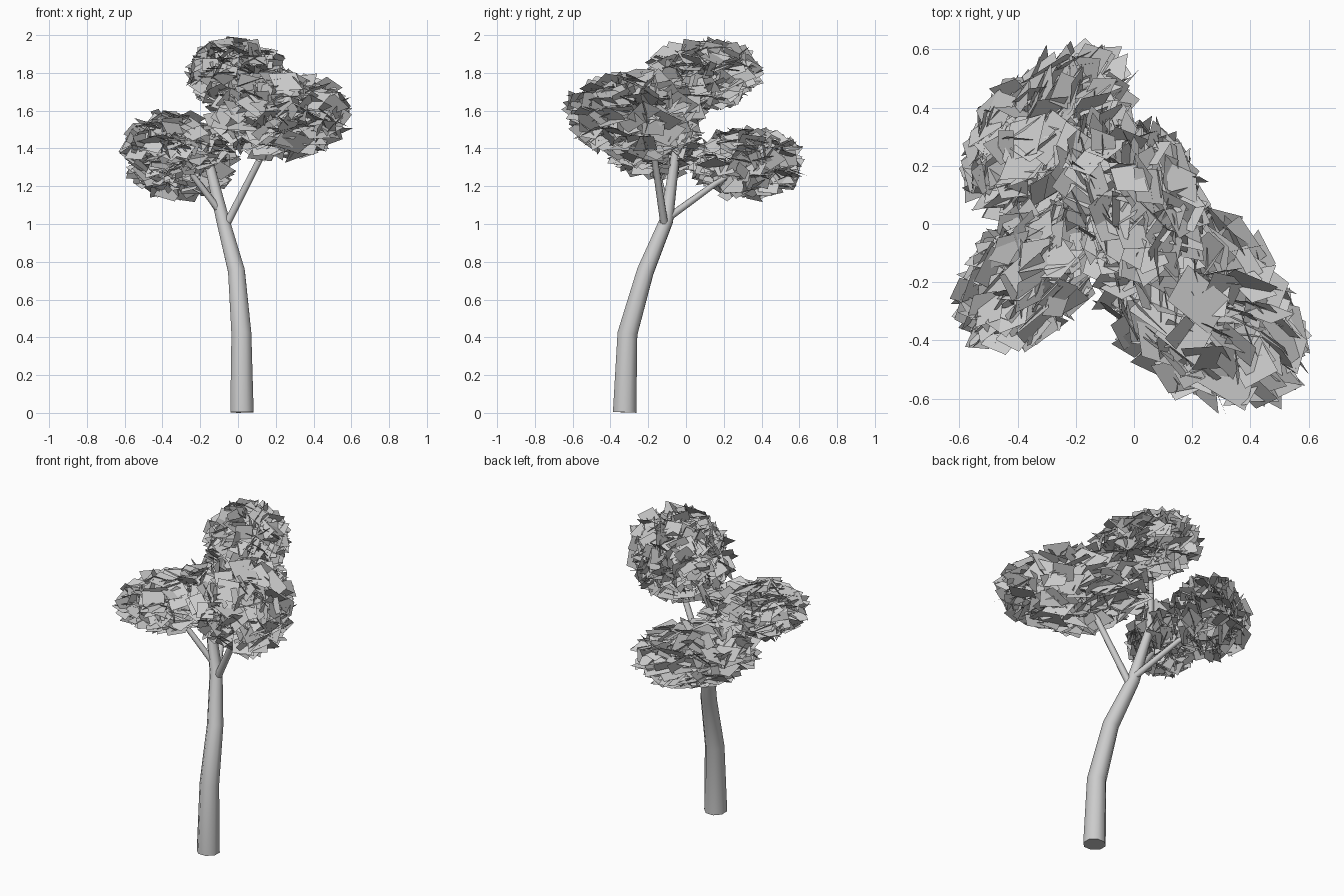
import bpy, bmesh, math, random
from mathutils import Vector, Matrix

if "Cube" in bpy.data.objects:
    bpy.data.objects.remove(bpy.data.objects["Cube"])

random.seed(4)


def finish(bm, name):
    me = bpy.data.meshes.new(name)
    bm.to_mesh(me)
    bm.free()
    ob = bpy.data.objects.new(name, me)
    bpy.context.collection.objects.link(ob)
    return ob


def tube(name, path, sides=8):
    """Tapered tube through (x, y, z, radius) points, capped at both ends."""
    bm = bmesh.new()
    pts = [Vector(p[:3]) for p in path]
    rings = []
    for i, p in enumerate(pts):
        d = (pts[min(i + 1, len(pts) - 1)] - pts[max(i - 1, 0)]).normalized()
        u = Vector((0, 1, 0)).cross(d).normalized()
        v = d.cross(u)
        ring = []
        for k in range(sides):
            a = 2 * math.pi * (k + 0.5) / sides
            ring.append(bm.verts.new(p + path[i][3] * (u * math.cos(a) + v * math.sin(a))))
        rings.append(ring)
    for a, b in zip(rings, rings[1:]):
        for k in range(sides):
            n = (k + 1) % sides
            f = bm.faces.new((a[k], a[n], b[n], b[k]))
            f.smooth = True
    bm.faces.new(rings[0][::-1])
    bm.faces.new(rings[-1])
    bmesh.ops.recalc_face_normals(bm, faces=bm.faces)
    ob = finish(bm, name)
    bpy.ops.object.select_all(action='DESELECT')
    ob.select_set(True)
    bpy.context.view_layer.objects.active = ob
    bpy.ops.object.shade_smooth_by_angle(angle=math.radians(50))
    return ob


def random_dir():
    return Vector([random.gauss(0, 1) for _ in range(3)]).normalized()


def foliage(name, centre, radii, angle, count):
    """Ellipsoid clump of randomly turned square leaves, stretched with the clump."""
    bm = bmesh.new()
    place = (Matrix.Translation(centre)
             @ Matrix.Rotation(math.radians(angle), 4, 'Z')
             @ Matrix.Diagonal((*radii, 1)))
    for _ in range(count):
        c = random_dir() * random.uniform(0.3, 1) ** 0.5 * 0.87
        n = random_dir()
        u = n.orthogonal().normalized()
        u.rotate(Matrix.Rotation(random.uniform(0, 2 * math.pi), 3, n))
        v = n.cross(u)
        h = random.uniform(0.15, 0.23)
        corners = [c + h * (u * s + v * t) for s, t in ((-1, -1), (1, -1), (1, 1), (-1, 1))]
        # slide the leaf inward if it pokes out of the clump outline
        far = max(corners, key=lambda q: q.length)
        if far.length > 1.06:
            shift = far.normalized() * (far.length - 1.06)
            corners = [q - shift for q in corners]
        bm.faces.new([bm.verts.new(place @ q) for q in corners])
    return finish(bm, name)


# Curved trunk running on into the top clump
tube("trunk", [(0.021, -0.325, 0.003, 0.067), (0.018, -0.31, 0.42, 0.057),
               (-0.008, -0.215, 0.75, 0.048), (-0.08, -0.103, 1.02, 0.038),
               (-0.165, -0.055, 1.37, 0.025), (-0.11, 0.02, 1.58, 0.017),
               (-0.02, 0.1, 1.76, 0.01)])

# Side branches
tube("branch_right", [(-0.06, -0.115, 1.0, 0.022), (0.13, -0.17, 1.37, 0.018),
                      (0.23, -0.26, 1.56, 0.01)])
tube("branch_back", [(-0.08, -0.085, 1.04, 0.02), (-0.2, 0.15, 1.21, 0.016),
                     (-0.29, 0.32, 1.31, 0.01)])
tube("branch_left", [(-0.09, -0.10, 1.06, 0.02), (-0.25, -0.15, 1.27, 0.016),
                     (-0.37, -0.19, 1.4, 0.01)])

# Leaf clumps
foliage("foliage_top", (-0.01, 0.095, 1.795), (0.33, 0.25, 0.197), 122, 400)
foliage("foliage_right", (0.22, -0.265, 1.58), (0.45, 0.305, 0.25), -45, 450)
foliage("foliage_back", (-0.3, 0.325, 1.32), (0.37, 0.235, 0.2), 45, 420)
foliage("foliage_left", (-0.355, -0.17, 1.42), (0.32, 0.21, 0.19), 46, 400)
